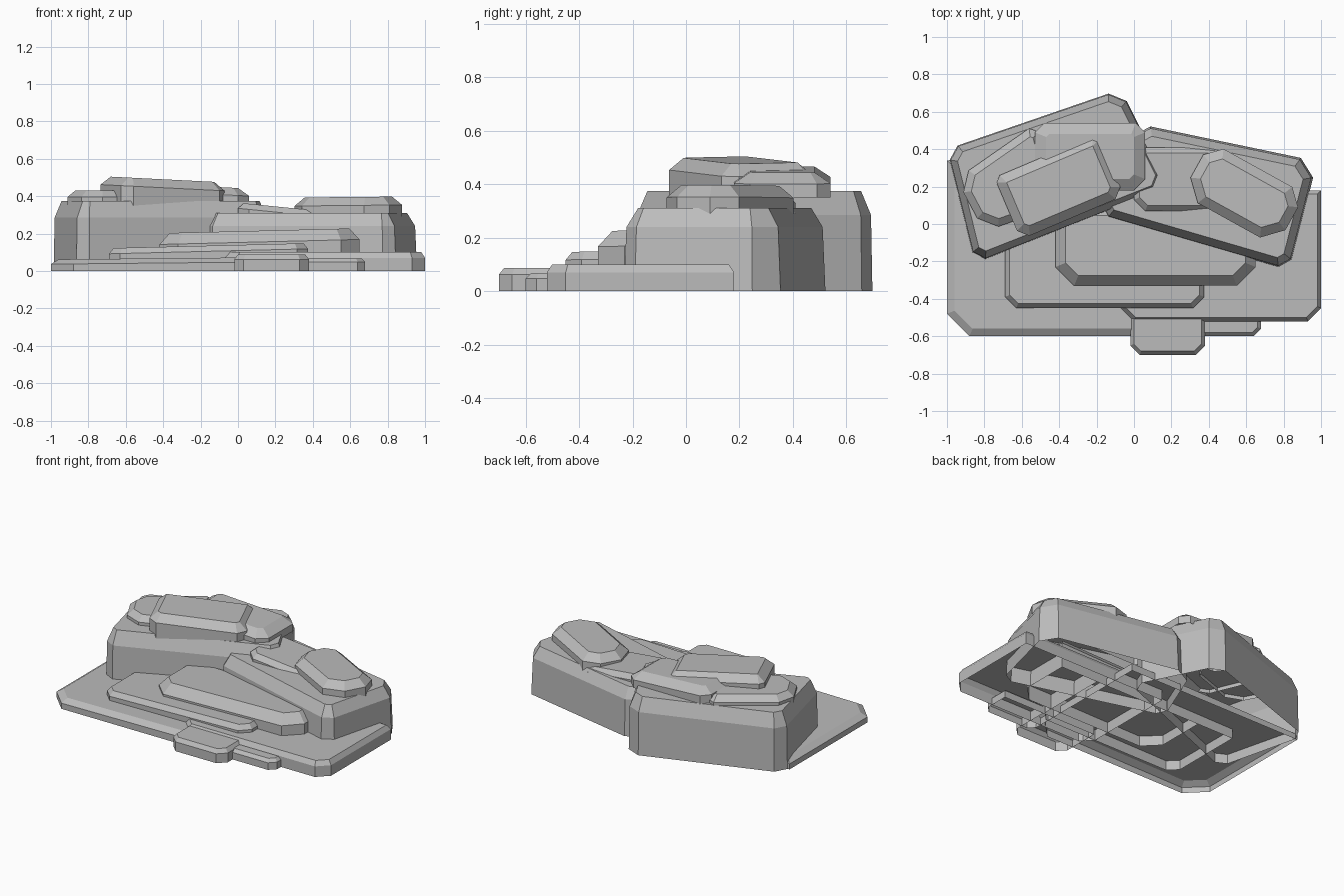
import bpy
import bmesh
from math import cos, sin, radians
from mathutils import Vector

cube = bpy.data.objects.get("Cube")
if cube:
    bpy.data.objects.remove(cube, do_unlink=True)

stone = bpy.data.materials.new("grey stone")
stone.use_nodes = True
grey = (0.5, 0.5, 0.5, 1)
stone.diffuse_color = grey
shader = next(node for node in stone.node_tree.nodes if node.type == 'BSDF_PRINCIPLED')
shader.inputs["Base Color"].default_value = grey


def straight(left, right, front, back):
    """Corners of a footprint that lies square to the axes."""
    return [(left, front), (right, front), (right, back), (left, back)]


def turned(centre, length, width, angle):
    """Corners of a rectangular footprint turned about its centre."""
    along = Vector((cos(radians(angle)), sin(radians(angle)))) * length / 2
    across = Vector((-sin(radians(angle)), cos(radians(angle)))) * width / 2
    middle = Vector(centre)
    return [middle - along - across, middle + along - across,
            middle + along + across, middle - along + across]


def neighbours(ring):
    """Each corner together with the one before it and the one after it."""
    return zip(ring[-1:] + ring[:-1], ring, ring[1:] + ring[:1])


def clip_corners(corners, front_cut, back_cut):
    """Chip off the two front and two back corners; no cut keeps a corner square."""
    points = [Vector(corner) for corner in corners]
    ring = []
    cuts = (front_cut, front_cut, back_cut, back_cut)
    for cut, (before, here, after) in zip(cuts, neighbours(points)):
        if cut:
            ring.append(here + (before - here).normalized() * cut)
            ring.append(here + (after - here).normalized() * cut)
        else:
            ring.append(here)
    return ring


def shrink(ring, amount):
    """Move all edges of a counter-clockwise ring inwards."""
    result = []
    for before, here, after in neighbours(ring):
        into = (here - before).normalized()
        away = (after - here).normalized()
        normals = Vector((-into.y, into.x)), Vector((-away.y, away.x))
        miter = (normals[0] + normals[1]) / (1 + normals[0].dot(normals[1]))
        result.append(here + miter * amount)
    return result


def rock(name, corners, top, bevel, drop, cut=0.06, back_cut=0, foot=0, slope=0, lean=0):
    """Chipped slab, open below: walls up to a shoulder, then a bevel to the top."""
    bm = bmesh.new()
    outline = clip_corners(corners, cut, back_cut)
    middle = sum(point.x for point in outline) / len(outline)
    shoulder = shrink(outline, lean)
    crown = shrink(outline, bevel)
    rings = [[bm.verts.new((point.x, point.y, foot)) for point in outline]]
    for ring, height in ((shoulder, top - drop), (crown, top)):
        rings.append([bm.verts.new((point.x, point.y, height + slope * (point.x - middle)))
                      for point in ring])
    for low, high in zip(rings, rings[1:]):
        for i in range(len(low)):
            bm.faces.new((low[i - 1], low[i], high[i], high[i - 1]))
    bm.faces.new(rings[-1])
    mesh = bpy.data.meshes.new(name)
    bm.to_mesh(mesh)
    bm.free()
    mesh.materials.append(stone)
    bpy.context.collection.objects.link(bpy.data.objects.new(name, mesh))


# Low ground slabs
rock("left_ground_slab", straight(left=-1, right=0.3, front=-0.6, back=0.34),
     top=0.068, bevel=0.04, drop=0.025, cut=0.12, slope=0.01)
rock("right_ground_slab", straight(left=-0.07, right=1, front=-0.52, back=0.18),
     top=0.1, bevel=0.02, drop=0.03, cut=0.07)

# Small stones at the front edge
rock("large_front_stone", straight(left=-0.02, right=0.38, front=-0.7, back=-0.4),
     top=0.087, bevel=0.02, drop=0.025, cut=0.05)
rock("small_front_stone", straight(left=0.3, right=0.68, front=-0.6, back=-0.4),
     top=0.067, bevel=0.02, drop=0.02, cut=0.04)

# Stepped ledges climbing to the blocks
rock("lower_step", straight(left=-0.69, right=0.375, front=-0.45, back=0.1),
     top=0.135, bevel=0.025, drop=0.03, slope=0.025)
rock("upper_step", straight(left=-0.42, right=0.65, front=-0.33, back=0.1),
     top=0.215, bevel=0.055, drop=0.06, cut=0.1, slope=0.025)

# Two large blocks
rock("left_block", [(-1, 0.4), (-0.85, -0.21), (0.19, 0.2), (-0.07, 0.72)],
     top=0.375, bevel=0.04, drop=0.09, back_cut=0.07, lean=0.005)
rock("right_block", [(-0.2, 0.05), (0.83, -0.25), (0.98, 0.335), (0, 0.54)],
     top=0.31, bevel=0.05, drop=0.07, back_cut=0.09, lean=0.01)

# Ledge between the blocks
rock("middle_ledge", straight(left=0, right=0.5, front=0.07, back=0.41),
     top=0.34, bevel=0.03, drop=0.03, back_cut=0.06, foot=0.25, slope=-0.1)

# Boulders lying on top
rock("right_boulder", turned(centre=(0.585, 0.16), length=0.58, width=0.32, angle=-29),
     top=0.395, bevel=0.05, drop=0.045, cut=0.1, back_cut=0.08, foot=0.28, slope=0.01)
rock("left_boulder", [(-0.95, 0.24), (-0.8, -0.04), (-0.4, 0.1), (-0.52, 0.54)],
     top=0.43, bevel=0.04, drop=0.035, cut=0.08, back_cut=0.05, foot=0.35)
rock("back_boulder", straight(left=-0.53, right=0.06, front=0.18, back=0.54),
     top=0.455, bevel=0.06, drop=0.04, back_cut=0.05, foot=0.35, slope=-0.05)
rock("summit_boulder", turned(centre=(-0.4, 0.2), length=0.6, width=0.36, angle=23),
     top=0.49, bevel=0.05, drop=0.045, cut=0.05, back_cut=0.03, foot=0.35, slope=-0.05)
